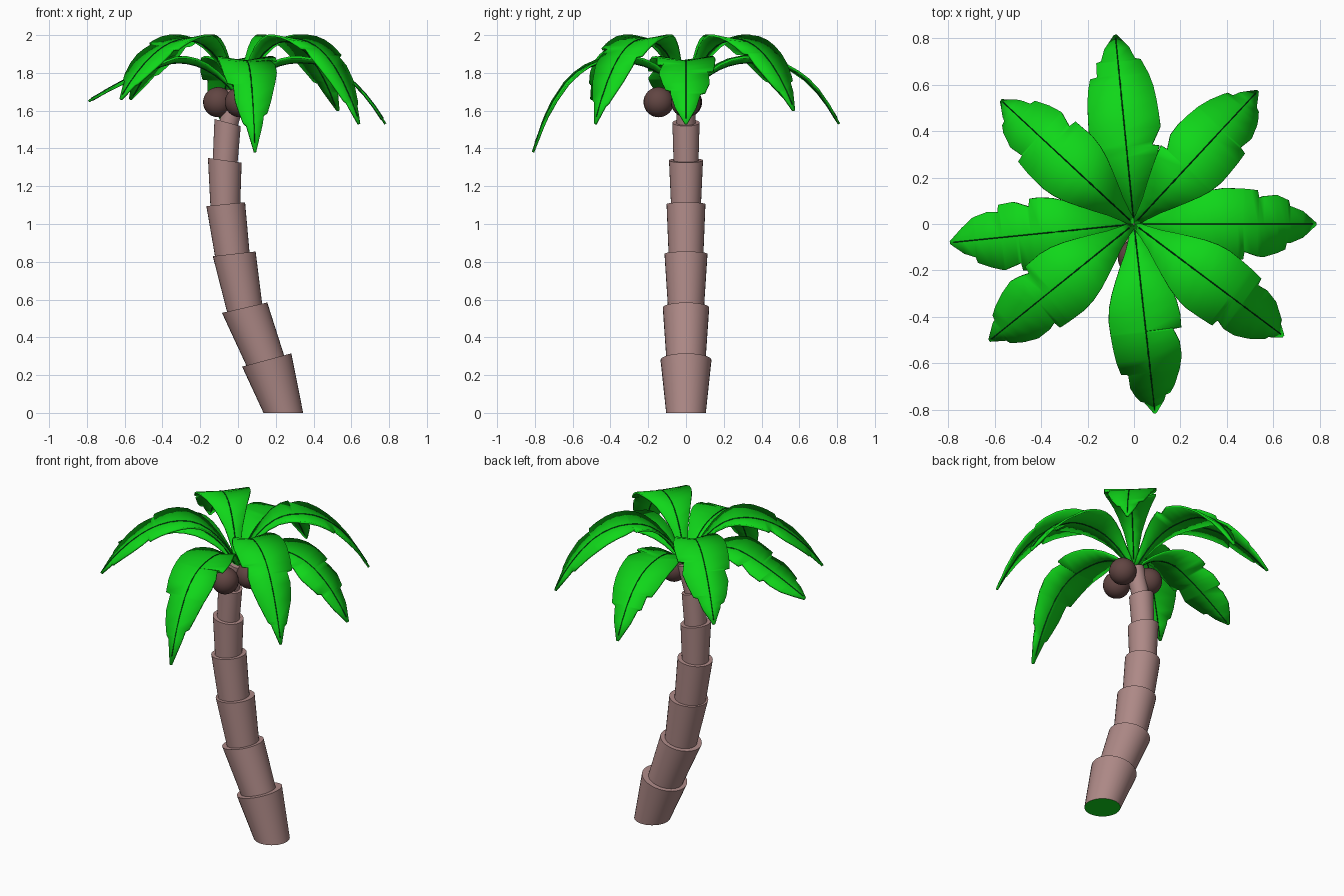
import bpy, bmesh, math, random
from mathutils import Vector

if "Cube" in bpy.data.objects:
    bpy.data.objects.remove(bpy.data.objects["Cube"])

random.seed(4)


def material(name, rgb):
    m = bpy.data.materials.new(name)
    m.diffuse_color = (*rgb, 1)
    m.use_nodes = True
    m.node_tree.nodes["Principled BSDF"].inputs["Base Color"].default_value = m.diffuse_color
    return m


BARK = material("bark", (0.42, 0.25, 0.24))
NUT = material("nut_brown", (0.12, 0.06, 0.055))
GREEN = material("leaf_green", (0.005, 0.68, 0.01))
DARK = material("rib_green", (0.0, 0.07, 0.01))


def finish(name, bm, *mats):
    bmesh.ops.recalc_face_normals(bm, faces=bm.faces[:])
    me = bpy.data.meshes.new(name)
    bm.to_mesh(me)
    bm.free()
    for m in mats:
        me.materials.append(m)
    ob = bpy.data.objects.new(name, me)
    bpy.context.collection.objects.link(ob)
    bpy.ops.object.select_all(action='DESELECT')
    ob.select_set(True)
    bpy.context.view_layer.objects.active = ob
    bpy.ops.object.shade_smooth_by_angle(angle=math.radians(35))
    return ob


# Trunk: flared segments, each ring is (centre x, centre z, radius, tilt slope)
SIDES = 32
segments = [
    ((0.24, 0.0, 0.105, 0.0), (0.152, 0.28, 0.135, 0.27)),
    ((0.147, 0.27, 0.103, 0.27), (0.035, 0.557, 0.123, 0.23)),
    ((0.036, 0.55, 0.095, 0.20), (-0.02, 0.842, 0.114, 0.11)),
    ((-0.03, 0.835, 0.092, 0.06), (-0.065, 1.105, 0.103, 0.10)),
    ((-0.067, 1.095, 0.079, 0.07), (-0.07, 1.337, 0.09, -0.14)),
    ((-0.068, 1.33, 0.066, -0.10), (-0.055, 1.537, 0.072, -0.27)),
    ((-0.05, 1.53, 0.05, -0.25), (-0.005, 1.70, 0.055, -0.3)),
]


def ring(bm, cx, cz, r, slope):
    k = 1 / math.sqrt(1 + slope * slope)
    out = []
    for i in range(SIDES):
        a = 2 * math.pi * i / SIDES
        dx = r * math.cos(a) * k
        out.append(bm.verts.new((cx + dx, r * math.sin(a), cz + dx * slope)))
    return out


for n, (low, high) in enumerate(segments):
    bm = bmesh.new()
    a, b = ring(bm, *low), ring(bm, *high)
    for i in range(SIDES):
        j = (i + 1) % SIDES
        bm.faces.new((a[i], a[j], b[j], b[i]))
    bm.faces.new(b)
    base = bm.faces.new(a[::-1])
    base.material_index = 1 if n == 0 else 0
    finish(f"trunk_segment_{n + 1}", bm, BARK, GREEN)

# Coconuts under the crown
for n, pos in enumerate([(-0.105, 0.005, 1.645), (0.01, -0.145, 1.645), (0.085, 0.0, 1.645)]):
    bm = bmesh.new()
    bmesh.ops.create_uvsphere(bm, u_segments=24, v_segments=16, radius=0.08)
    bmesh.ops.translate(bm, verts=bm.verts[:], vec=pos)
    finish(f"coconut_{n + 1}", bm, NUT)

# Fronds: (tip x, tip y, tip z, crest z, droop power, left notches, right notches)
fronds = [
    (0.78, 0.0, 1.53, 1.86, 2.3, (0.68, 0.85), (0.60, 0.83)),
    (0.53, 0.57, 1.60, 1.975, 2.3, (0.42, 0.88), (0.70, 0.92)),
    (-0.08, 0.81, 1.53, 1.86, 2.7, (0.78, 0.86), (0.40, 0.86)),
    (-0.57, 0.53, 1.66, 1.975, 2.0, (0.70, 0.90), (0.62, 0.86)),
    (-0.79, -0.08, 1.65, 1.86, 1.3, (0.62, 0.86), (0.55, 0.72)),
    (-0.62, -0.50, 1.66, 1.975, 2.0, (0.66, 0.92), (0.60, 0.90)),
    (0.09, -0.81, 1.38, 1.86, 3.0, (0.57, 0.90), (0.78, 0.93)),
    (0.64, -0.48, 1.53, 1.975, 2.5, (0.72, 0.94), (0.66, 0.93)),
]
WIDTHS = [(0, 0.012), (0.12, 0.042), (0.25, 0.093), (0.4, 0.143), (0.5, 0.155),
          (0.62, 0.152), (0.75, 0.138), (0.87, 0.095), (0.95, 0.045), (1, 0.006)]
CREST = 0.42


def width(t):
    for (t0, w0), (t1, w1) in zip(WIDTHS, WIDTHS[1:]):
        if t <= t1:
            return w0 + (w1 - w0) * (t - t0) / (t1 - t0)
    return WIDTHS[-1][1]


def notch(t, cuts):
    # Torn edge: sudden narrowing at each cut that recovers outward
    f = 1.0
    for c in cuts:
        if c < t < c + 0.10:
            f *= 1 - 0.24 * (1 - (t - c) / 0.10)
    return f


for n, (tx, ty, tz, crest, power, cut_l, cut_r) in enumerate(fronds):
    reach = math.hypot(tx, ty)
    out = Vector((tx, ty, 0)) / reach
    side = Vector((-out.y, out.x, 0))
    root_z = 1.68

    def spine(t):
        if t < CREST:
            z = crest - (crest - root_z) * (1 - t / CREST) ** 2.2
        else:
            z = crest - (crest - tz) * ((t - CREST) / (1 - CREST)) ** power
        return out * (reach * t) + Vector((0, 0, z))

    stations = [i / 14 for i in range(15)]
    for c in cut_l + cut_r:
        stations += [c, c + 0.008]
    stations = sorted(set(stations))

    # Blade, folded upward towards the root
    bm = bmesh.new()
    rows = []
    for t in stations:
        p, w = spine(t), width(t)
        lift = Vector((0, 0, w * 0.4 * max(0, 1 - t / 0.7)))
        rows.append([bm.verts.new(q) for q in (
            p + side * w * notch(t, cut_l) + lift, p,
            p - side * w * notch(t, cut_r) + lift)])
    for r0, r1 in zip(rows, rows[1:]):
        for k in (0, 1):
            bm.faces.new((r0[k], r0[k + 1], r1[k + 1], r1[k]))
    blade = finish(f"frond_{n + 1}", bm, GREEN)
    sol = blade.modifiers.new("thickness", 'SOLIDIFY')
    sol.thickness = 0.012
    sol.offset = 0

    # Dark midrib along the spine
    bm = bmesh.new()
    rows = []
    for i in range(17):
        t = 0.04 + 0.94 * i / 16
        p, h = spine(t), 0.008 - 0.003 * t
        tangent = (spine(min(t + 0.01, 1)) - spine(t - 0.01)).normalized()
        up = side.cross(tangent) * -1
        rows.append([bm.verts.new(p + d) for d in
                     (side * h, up * 0.0095, -side * h, -up * 0.0095)])
    for r0, r1 in zip(rows, rows[1:]):
        for k in range(4):
            m = (k + 1) % 4
            bm.faces.new((r0[k], r0[m], r1[m], r1[k]))
    bm.faces.new(rows[0])
    bm.faces.new(rows[-1][::-1])
    finish(f"midrib_{n + 1}", bm, DARK)
